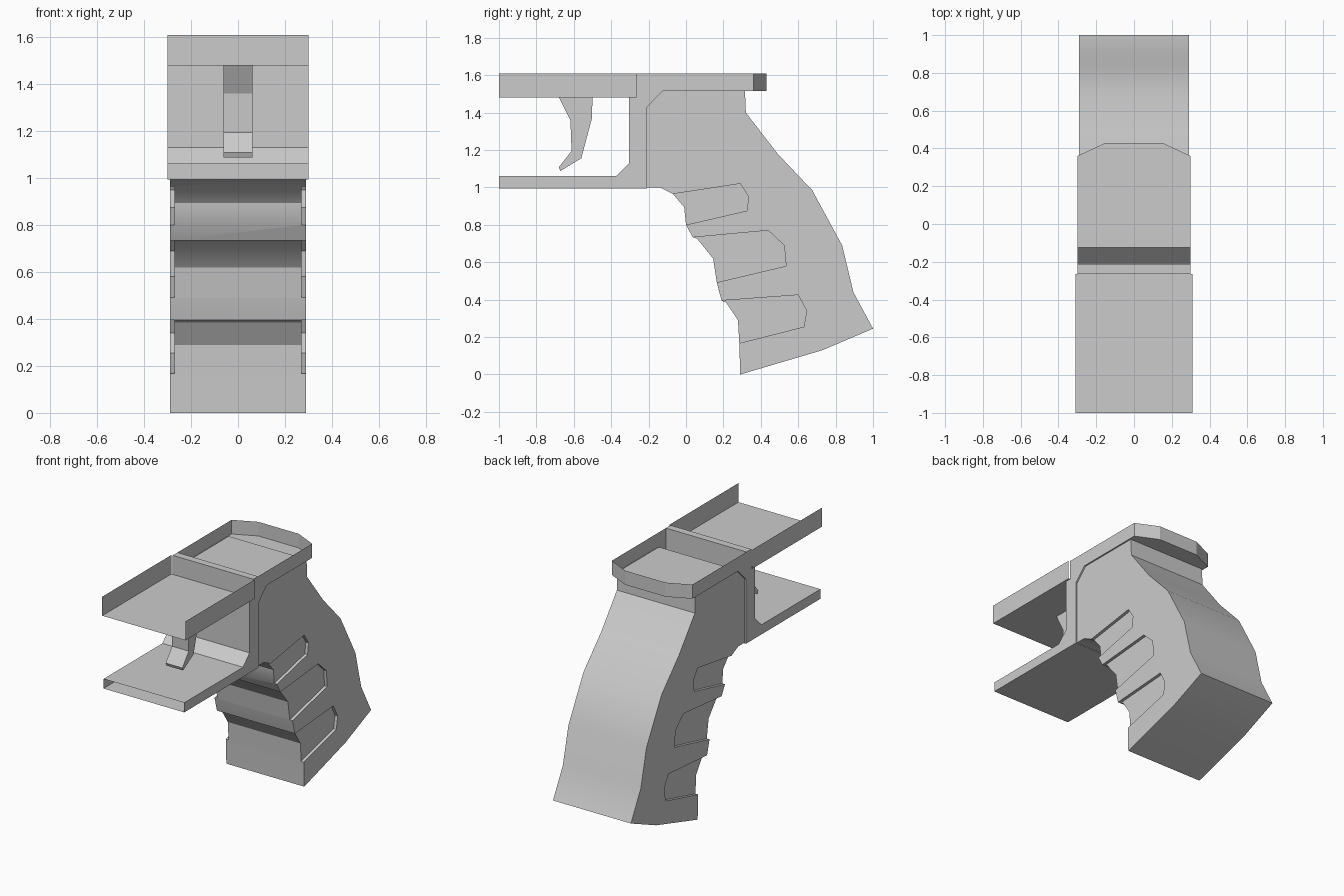
import bpy, bmesh, math

if "Cube" in bpy.data.objects:
    bpy.data.objects.remove(bpy.data.objects["Cube"])


def finish(name, bm):
    bmesh.ops.remove_doubles(bm, verts=bm.verts[:], dist=1e-5)
    bmesh.ops.recalc_face_normals(bm, faces=bm.faces[:])
    me = bpy.data.meshes.new(name)
    bm.to_mesh(me)
    bm.free()
    ob = bpy.data.objects.new(name, me)
    bpy.context.collection.objects.link(ob)
    return ob


def prism(name, profile, x0, x1, open_edges=()):
    """Extrude a (y, z) profile along x; listed side faces are left open."""
    bm = bmesh.new()
    a = [bm.verts.new((x0, y, z)) for y, z in profile]
    b = [bm.verts.new((x1, y, z)) for y, z in profile]
    bm.faces.new(a)
    bm.faces.new(b)
    n = len(profile)
    for i in range(n):
        if i not in open_edges:
            j = (i + 1) % n
            bm.faces.new((a[i], a[j], b[j], b[i]))
    return finish(name, bm)


def sheet(name, faces):
    """Thin open panels given as corner lists."""
    bm = bmesh.new()
    for f in faces:
        bm.faces.new([bm.verts.new(p) for p in f])
    return finish(name, bm)


# Grip body with finger-groove silhouette
grip = prism("grip", [
    (-0.21, 1.0), (-0.21, 1.43), (-0.125, 1.52), (0.315, 1.52), (0.32, 1.40),
    (0.49, 1.18), (0.675, 0.985), (0.835, 0.69), (0.895, 0.44), (1.0, 0.245),
    (0.73, 0.13), (0.29, 0.0), (0.285, 0.165), (0.278, 0.29), (0.215, 0.385),
    (0.19, 0.395), (0.165, 0.49), (0.145, 0.62), (0.06, 0.725), (0.035, 0.735),
    (0.0, 0.80), (-0.01, 0.895), (-0.07, 0.965), (-0.14, 1.0)], -0.29, 0.29)

# Shallow finger pockets cut into both sides
pockets = [
    [(-0.2, 0.943), (-0.07, 0.965), (0.29, 1.02), (0.335, 0.95), (0.325, 0.875),
     (0.0, 0.80), (-0.2, 0.754)],
    [(-0.2, 0.707), (0.035, 0.733), (0.44, 0.77), (0.525, 0.69), (0.535, 0.58),
     (0.163, 0.492), (-0.2, 0.406)],
    [(0.0, 0.38), (0.19, 0.395), (0.60, 0.425), (0.645, 0.34), (0.63, 0.255),
     (0.285, 0.167), (0.0, 0.094)]]
cutters = []
for i, p in enumerate(pockets):
    for side in (-1, 1):
        c = prism(f"pocket_cutter_{i}_{side}", p, side * 0.27, side * 0.4)
        c.hide_render = True
        m = grip.modifiers.new("pocket", "BOOLEAN")
        m.operation, m.solver, m.object = "DIFFERENCE", "EXACT", c
        cutters.append(c)
bpy.context.view_layer.objects.active = grip
grip.select_set(True)
for m in list(grip.modifiers):
    bpy.ops.object.modifier_apply(modifier=m.name)
for c in cutters:
    bpy.data.objects.remove(c)
bpy.ops.object.shade_smooth_by_angle(angle=math.radians(30))

# Receiver frame and lower guard: hollow, open at the top and at the guard's front
prism("frame_and_guard", [
    (-1, 0.995), (-1, 1.06), (-0.375, 1.06), (-0.305, 1.13), (-0.305, 1.48),
    (-0.265, 1.48), (-0.265, 1.61), (-0.215, 1.61), (0.36, 1.61), (0.36, 1.515),
    (-0.125, 1.515), (-0.208, 1.43), (-0.208, 0.995)], -0.30, 0.30, open_edges=(0, 7, 8))

# Divider wall inside the frame
sheet("divider_wall", [[(-0.3, -0.215, 1.61), (0.3, -0.215, 1.61),
                        (0.3, -0.215, 1.43), (-0.3, -0.215, 1.43)]])

# Rear lip with angled corners
plan = [(0.30, 0.36), (0.15, 0.43), (-0.15, 0.43), (-0.30, 0.36)]
lip = [[(*p, 1.515), (*q, 1.515), (*q, 1.61), (*p, 1.61)] for p, q in zip(plan, plan[1:])]
lip.append([(x, y, 1.515) for x, y in plan])
sheet("rear_lip", lip)

# Front tray: floor and two side walls
path = [(-0.31, 1.61), (-0.31, 1.482), (0.31, 1.482), (0.31, 1.61)]
sheet("front_tray", [[(p[0], -1, p[1]), (q[0], -1, q[1]), (q[0], -0.265, q[1]), (p[0], -0.265, p[1])]
                     for p, q in zip(path, path[1:])])

# Trigger
prism("trigger", [
    (-0.68, 1.482), (-0.50, 1.482), (-0.503, 1.37), (-0.56, 1.155), (-0.672, 1.088),
    (-0.68, 1.108), (-0.612, 1.195), (-0.618, 1.36)], -0.062, 0.062)
